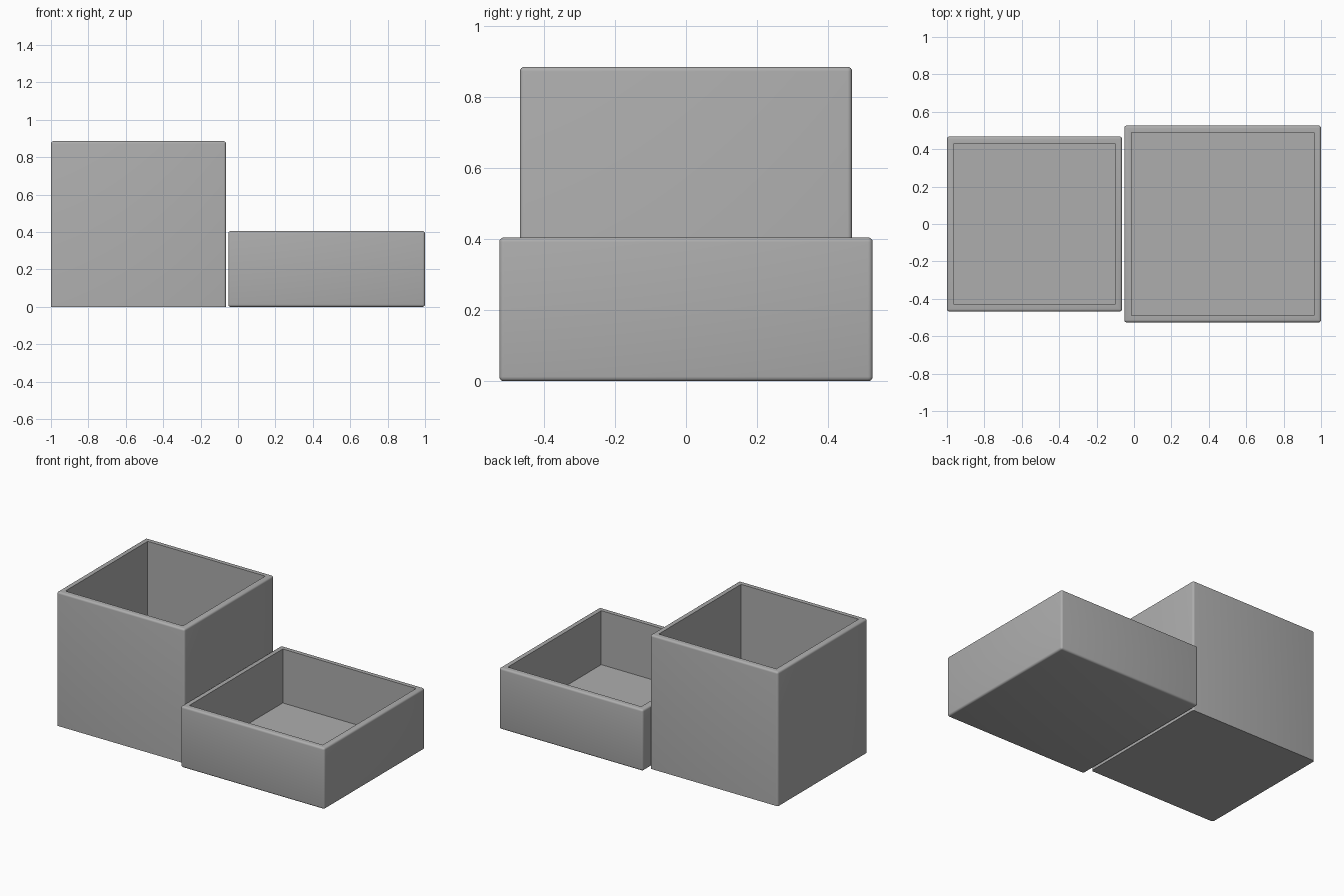
import bpy, bmesh

if "Cube" in bpy.data.objects:
    bpy.data.objects.remove(bpy.data.objects["Cube"])

grey = bpy.data.materials.new("plain grey")
grey.diffuse_color = (0.42, 0.42, 0.42, 1)
grey.use_nodes = True
grey.node_tree.nodes["Principled BSDF"].inputs["Base Color"].default_value = grey.diffuse_color

WALL, ROUND = 0.048, 0.013


def open_box(name, x0, x1, half_y, height, round_base):
    """Open-topped box with rounded outer edges and a sharp inner cavity."""
    bm = bmesh.new()
    bmesh.ops.create_cube(bm, size=1)
    for v in bm.verts:
        v.co.x = x0 if v.co.x < 0 else x1
        v.co.y = -half_y if v.co.y < 0 else half_y
        v.co.z = 0 if v.co.z < 0 else height

    # Outer edges; the base edges only where asked
    edges = [e for e in bm.edges
             if round_base or any(v.co.z > 0.01 for v in e.verts)]
    bmesh.ops.bevel(bm, geom=edges, offset=ROUND, segments=4,
                    profile=0.5, affect='EDGES')

    # Rim and cavity
    bm.normal_update()
    top = max((f for f in bm.faces if f.normal.z > 0.99),
              key=lambda f: f.calc_area())
    bmesh.ops.inset_region(bm, faces=[top], thickness=WALL - ROUND)
    cavity = bmesh.ops.extrude_face_region(bm, geom=[top])["geom"]
    if top.is_valid:
        bmesh.ops.delete(bm, geom=[top], context='FACES_ONLY')
    for v in cavity:
        if isinstance(v, bmesh.types.BMVert):
            v.co.z = WALL
    bmesh.ops.recalc_face_normals(bm, faces=bm.faces)

    mesh = bpy.data.meshes.new(name)
    bm.to_mesh(mesh)
    bm.free()
    mesh.materials.append(grey)
    obj = bpy.data.objects.new(name, mesh)
    bpy.context.collection.objects.link(obj)
    bpy.ops.object.select_all(action='DESELECT')
    obj.select_set(True)
    bpy.context.view_layer.objects.active = obj
    bpy.ops.object.shade_smooth_by_angle(angle=0.6)


open_box("tall_box", -1.0, -0.064, 0.468, 0.886, False)
open_box("low_box", -0.052, 1.0, 0.526, 0.405, True)
